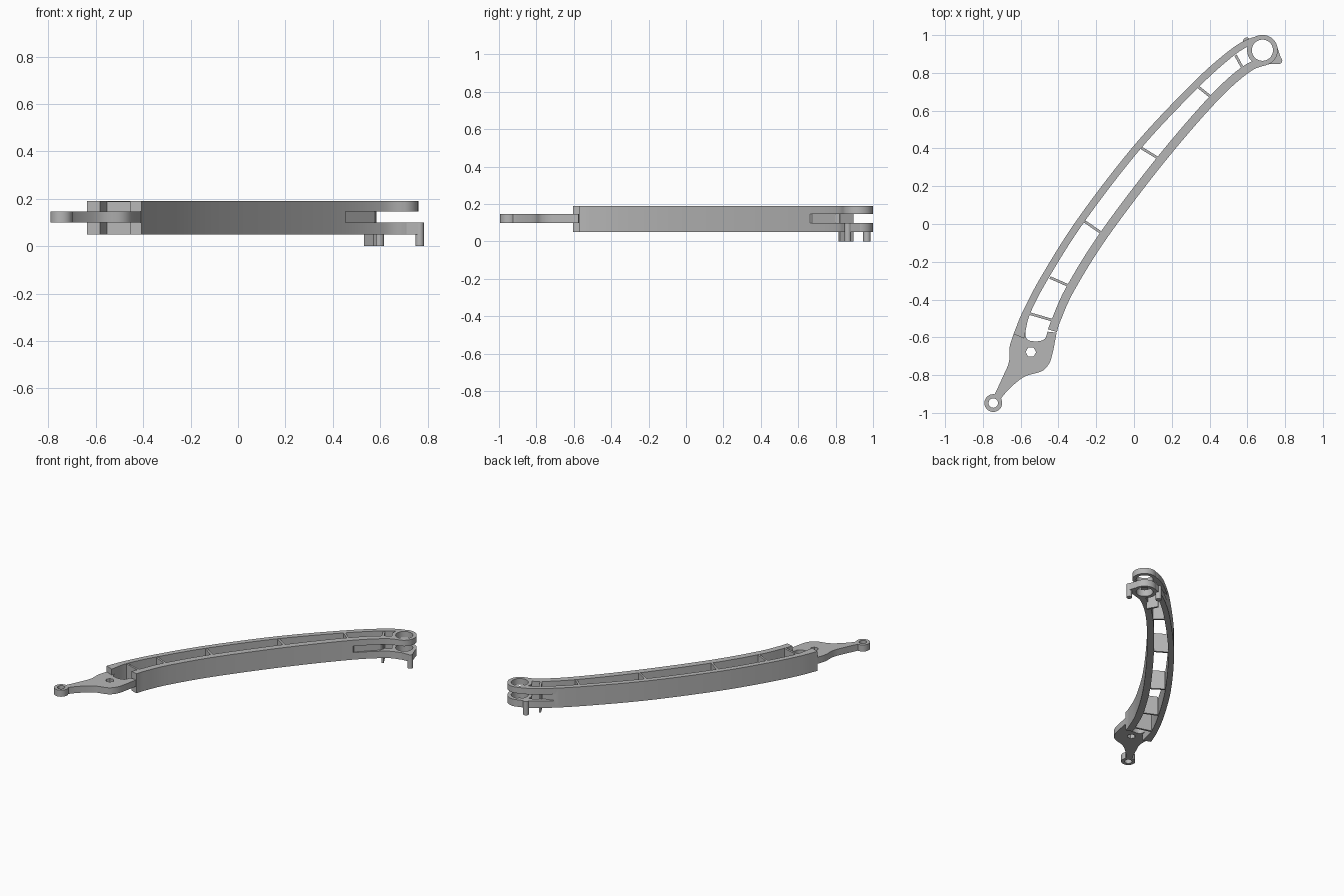
import bpy, bmesh, math
from mathutils import Vector

if "Cube" in bpy.data.objects:
    bpy.data.objects.remove(bpy.data.objects["Cube"], do_unlink=True)

grey = bpy.data.materials.new("plain_grey")
grey.use_nodes = True
GREY = (0.47, 0.47, 0.47, 1)
grey.diffuse_color = GREY
grey.node_tree.nodes["Principled BSDF"].inputs["Base Color"].default_value = GREY

BOTTOM, TOP = 0.05, 0.19          # full arm height
SLOT_LOW, SLOT_HIGH = 0.10, 0.147  # middle layer: tongue and fork slot
EYE = (0.68, 0.92)
LUG = (-0.745, -0.948)


def smooth_path(points, steps=8):
    """Catmull-Rom curve through the points."""
    p = [Vector(q) for q in points]
    p = [2 * p[0] - p[1]] + p + [2 * p[-1] - p[-2]]
    out = []
    for a, b, c, d in zip(p, p[1:], p[2:], p[3:]):
        for i in range(steps):
            t = i / steps
            out.append(0.5 * (2 * b + (c - a) * t + (2 * a - 5 * b + 4 * c - d) * t ** 2
                              + (3 * b - a - 3 * c + d) * t ** 3))
    return out + [p[-2]]


def prism(name, outline, low, high):
    """Upright solid with the given plan outline."""
    bm = bmesh.new()
    face = bm.faces.new([bm.verts.new((q[0], q[1], low)) for q in outline])
    moved = bmesh.ops.extrude_face_region(bm, geom=[face])["geom"]
    bmesh.ops.translate(bm, vec=(0, 0, high - low),
                        verts=[v for v in moved if isinstance(v, bmesh.types.BMVert)])
    bmesh.ops.recalc_face_normals(bm, faces=bm.faces)
    mesh = bpy.data.meshes.new(name)
    bm.to_mesh(mesh)
    bm.free()
    mesh.materials.append(grey)
    obj = bpy.data.objects.new(name, mesh)
    bpy.context.collection.objects.link(obj)
    return obj


def cylinder(name, centre, radius, low, high, sides=48):
    ring = [(centre[0] + radius * math.cos(math.tau * i / sides),
             centre[1] + radius * math.sin(math.tau * i / sides)) for i in range(sides)]
    return prism(name, ring, low, high)


def rail_solid(name, points, side):
    """Rail from its outer edge (x, y, thickness), thickened to one side."""
    path = smooth_path(points)
    inner = []
    for i, q in enumerate(path):
        d = (path[min(i + 1, len(path) - 1)] - path[max(i - 1, 0)]).xy.normalized()
        inner.append(q.xy + Vector((d.y, -d.x)) * q.z * side)
    return prism(name, [q.xy for q in path] + inner[::-1], BOTTOM, TOP)


def combine(target, others, operation):
    """Apply a boolean with each helper, then discard the helper."""
    bpy.context.view_layer.objects.active = target
    for other in others:
        mod = target.modifiers.new("join", "BOOLEAN")
        mod.operation, mod.solver, mod.object = operation, "EXACT", other
        bpy.ops.object.modifier_apply(modifier=mod.name)
        bpy.data.objects.remove(other, do_unlink=True)


# Curved arm: two rails and the eye at the far end
arm = rail_solid("arm_rails", [
    (-0.638, -0.583, 0.06), (-0.585, -0.455, 0.04), (-0.478, -0.255, 0.038),
    (-0.288, 0.042, 0.038), (0.008, 0.425, 0.038), (0.314, 0.75, 0.038),
    (0.5, 0.915, 0.036), (0.6, 0.977, 0.035), (0.68, 1.0, 0.03)], 1)
right_rail = rail_solid("right_rail", [
    (-0.408, -0.572, 0.05), (-0.388, -0.51, 0.046), (-0.315, -0.35, 0.046),
    (-0.14, -0.07, 0.046), (0.155, 0.32, 0.046), (0.435, 0.645, 0.046),
    (0.61, 0.803, 0.045), (0.71, 0.845, 0.035)], -1)
eye = cylinder("eye", EYE, 0.081, BOTTOM, TOP, 64)
combine(arm, [right_rail, eye], "UNION")

# Fork slot and eye hole
slot = prism("slot_cutter", [
    (0.47, 0.6), (0.45, 0.675), (0.575, 0.8), (0.582, 0.83), (0.545, 0.895),
    (0.43, 0.858), (0.43, 1.2), (1, 1.2), (1, 0.6)], SLOT_LOW, SLOT_HIGH)
hole = cylinder("hole_cutter", EYE, 0.056, -0.1, 0.4, 64)
combine(arm, [slot, hole], "DIFFERENCE")

# Cross ribs; the last one reaches down to the floor as a stop
ribs = [(-0.55, -0.475, -0.43, -0.51), (-0.445, -0.283, -0.35, -0.325),
        (-0.26, 0.012, -0.175, -0.045), (0.04, 0.402, 0.125, 0.35),
        (0.335, 0.73, 0.41, 0.67), (0.538, 0.893, 0.578, 0.82)]
for n, (ax, ay, bx, by) in enumerate(ribs):
    a, b = Vector((ax, ay)), Vector((bx, by))
    d = (b - a).normalized()
    w = Vector((-d.y, d.x)) * 0.007
    last = n == len(ribs) - 1
    prism(f"cross_rib_{n + 1}", [a + w, b + w, b - w, a - w],
          0 if last else BOTTOM, TOP - 0.002)

# Thin tongue with hexagonal hole and end lug
left_edge = smooth_path([(-0.638, -0.583), (-0.658, -0.65), (-0.662, -0.73),
                         (-0.695, -0.81), (-0.735, -0.895), (-0.76, -0.935)], 6)
right_edge = smooth_path([(-0.72, -0.96), (-0.695, -0.912), (-0.636, -0.85),
                          (-0.573, -0.805), (-0.49, -0.78), (-0.45, -0.74),
                          (-0.43, -0.68), (-0.41, -0.575)], 6)
pocket = smooth_path([(-0.458, -0.57), (-0.47, -0.605), (-0.5, -0.62),
                      (-0.55, -0.618), (-0.572, -0.6), (-0.577, -0.555)], 5)
tongue = prism("tongue", left_edge + right_edge + pocket, SLOT_LOW, SLOT_HIGH)
combine(tongue, [cylinder("lug", LUG, 0.047, SLOT_LOW, SLOT_HIGH)], "UNION")
combine(tongue, [cylinder("lug_hole", LUG, 0.025, 0, 0.3, 32),
                 cylinder("hex_hole", (-0.546, -0.678), 0.028, 0, 0.3, 6)], "DIFFERENCE")

# Pins hanging under the fork, and the web carrying the outer pin
prism("pin_web", [(0.7, 0.845), (0.765, 0.848), (0.78, 0.872),
                  (0.757, 0.94), (0.745, 0.9)], BOTTOM, SLOT_LOW)
cylinder("outer_pin", (0.767, 0.865), 0.018, 0, SLOT_LOW, 24)
cylinder("inner_pin", (0.597, 0.967), 0.02, 0, SLOT_LOW, 24)

# Smooth curved walls, sharp rims
bpy.ops.object.select_all(action="DESELECT")
for obj in bpy.context.scene.objects:
    if obj.type == "MESH":
        obj.select_set(True)
        bpy.context.view_layer.objects.active = obj
bpy.ops.object.shade_smooth_by_angle(angle=math.radians(30))
